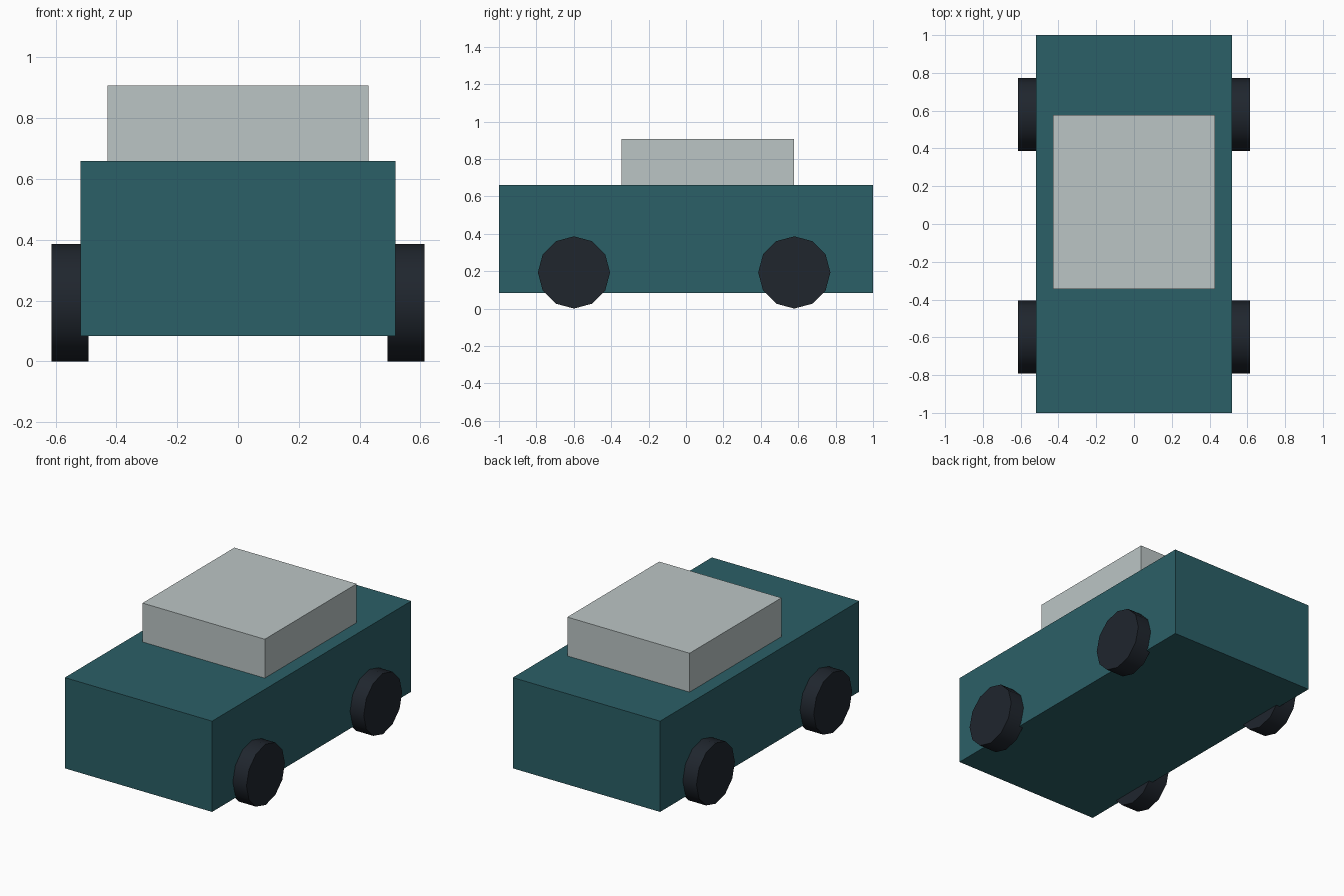
import bpy
import math

if "Cube" in bpy.data.objects:
    bpy.data.objects.remove(bpy.data.objects["Cube"])


def material(name, color):
    mat = bpy.data.materials.new(name)
    mat.diffuse_color = (*color, 1)
    mat.use_nodes = True
    mat.node_tree.nodes["Principled BSDF"].inputs["Base Color"].default_value = mat.diffuse_color
    return mat


paint = material("teal_paint", (0.024, 0.115, 0.135))
glass = material("pale_glass", (0.50, 0.56, 0.56))
rubber = material("dark_rubber", (0.014, 0.019, 0.027))


def box(name, low, high, mat):
    center = [(a + b) / 2 for a, b in zip(low, high)]
    bpy.ops.mesh.primitive_cube_add(size=1, location=center)
    obj = bpy.context.object
    obj.name = name
    obj.scale = [b - a for a, b in zip(low, high)]
    bpy.ops.object.transform_apply(location=False, rotation=False, scale=True)
    obj.data.materials.append(mat)


# Body and cabin
box("body", (-0.518, -1, 0.083), (0.518, 1, 0.66), paint)
box("cabin", (-0.43, -0.345, 0.66), (0.43, 0.578, 0.907), glass)

# Four twelve-sided wheels, partly sunk into the body
WHEEL_RADIUS = 0.193
for end, y in (("front", -0.599), ("rear", 0.579)):
    for side, sign in (("left", -1), ("right", 1)):
        bpy.ops.mesh.primitive_cylinder_add(
            vertices=12, radius=WHEEL_RADIUS, depth=0.122,
            location=(sign * 0.553, y, WHEEL_RADIUS),
            rotation=(0, math.pi / 2, 0))
        wheel = bpy.context.object
        wheel.name = f"{end}_{side}_wheel"
        wheel.data.materials.append(rubber)
        bpy.ops.object.shade_smooth_by_angle(angle=math.radians(40))
